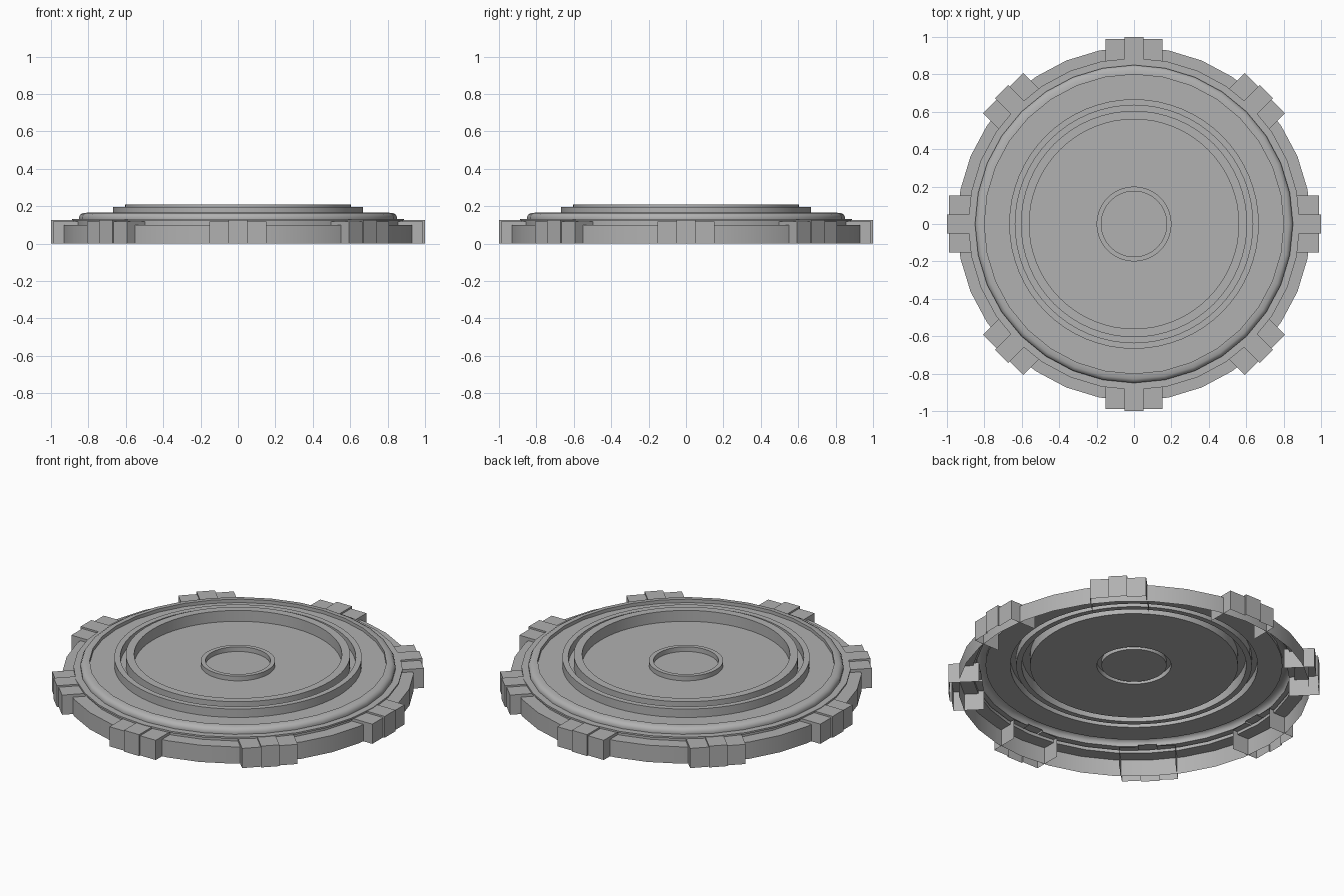
import bpy, bmesh, math
from mathutils import Matrix

if "Cube" in bpy.data.objects:
    bpy.data.objects.remove(bpy.data.objects["Cube"])

# Mid-grey surface
grey = bpy.data.materials.new("mid_grey")
grey.diffuse_color = (0.44, 0.44, 0.44, 1)
grey.use_nodes = True
grey.node_tree.nodes["Principled BSDF"].inputs["Base Color"].default_value = grey.diffuse_color


def finish(name, bm, smooth=True):
    bmesh.ops.remove_doubles(bm, verts=bm.verts, dist=1e-5)
    bmesh.ops.recalc_face_normals(bm, faces=bm.faces)
    # open shells: make the top faces look upward
    if sum(f.normal.z * f.calc_area() for f in bm.faces) < 0:
        bmesh.ops.reverse_faces(bm, faces=bm.faces)
    me = bpy.data.meshes.new(name)
    bm.to_mesh(me)
    bm.free()
    me.materials.append(grey)
    ob = bpy.data.objects.new(name, me)
    bpy.context.collection.objects.link(ob)
    if smooth:
        bpy.ops.object.select_all(action='DESELECT')
        ob.select_set(True)
        bpy.context.view_layer.objects.active = ob
        bpy.ops.object.shade_smooth_by_angle(angle=math.radians(35))
    return ob


def lathe(name, profile, steps):
    bm = bmesh.new()
    vs = [bm.verts.new((r, 0, z)) for r, z in profile]
    es = [bm.edges.new(p) for p in zip(vs, vs[1:])]
    bmesh.ops.spin(bm, geom=vs + es, cent=(0, 0, 0), axis=(0, 0, 1),
                   angle=math.tau, steps=steps)
    return finish(name, bm)


FLOOR = 0.145

# Stepped outer rim with a thin lip, open underneath
lathe("outer_rim", [(0.946, 0), (0.946, 0.10), (0.87, 0.10), (0.87, 0.12),
                    (0.887, 0.12), (0.887, 0.13),
                    (0.85, 0.13), (0.85, 0.142), (0.843, 0.155), (0.828, 0.164),
                    (0.80, 0.165), (0.80, FLOOR)], 32)

# Recessed dish with two raised rings and a small hub ring
lathe("ringed_dish", [(0.80, FLOOR), (0.667, FLOOR), (0.667, 0.195), (0.635, 0.195),
                      (0.635, FLOOR), (0.605, FLOOR), (0.605, 0.21), (0.56, 0.21),
                      (0.56, FLOOR), (0.20, FLOOR), (0.20, 0.173), (0.175, 0.173),
                      (0.175, FLOOR), (0, FLOOR)], 64)

# Tabs around the rim: stepped outline pushed inward, open below and behind
SIDE, MID, INNER = 0.117, 0.127, 0.825
OUTLINE = [(-0.152, 0.99, 0), (-0.152, 0.99, SIDE), (-0.05, 0.99, SIDE),
           (-0.05, 1.0, MID), (0.05, 1.0, MID), (0.05, 0.99, SIDE),
           (0.152, 0.99, SIDE), (0.152, 0.99, 0)]

for i in range(8):
    bm = bmesh.new()

    def quad(*pts):
        bm.faces.new([bm.verts.new(p) for p in pts])

    for k, ((y0, r0, z0), (y1, r1, z1)) in enumerate(zip(OUTLINE, OUTLINE[1:])):
        # top, end wall or small step running back under the rim
        quad((r0, y0, z0), (r1, y1, z1), (INNER, y1, z1), (INNER, y0, z0))
        if k in (1, 3, 5):
            # outer face below each top
            quad((r0, y0, 0), (r1, y1, 0), (r1, y1, z1), (r0, y0, z0))
    for y in (-0.05, 0.05):
        # sliver where the middle stands proud
        quad((0.99, y, 0), (1.0, y, 0), (1.0, y, MID), (0.99, y, SIDE))
    bmesh.ops.transform(bm, matrix=Matrix.Rotation(i * math.tau / 8, 4, 'Z'),
                        verts=bm.verts)
    finish(f"rim_tab_{i + 1}", bm, smooth=False)
